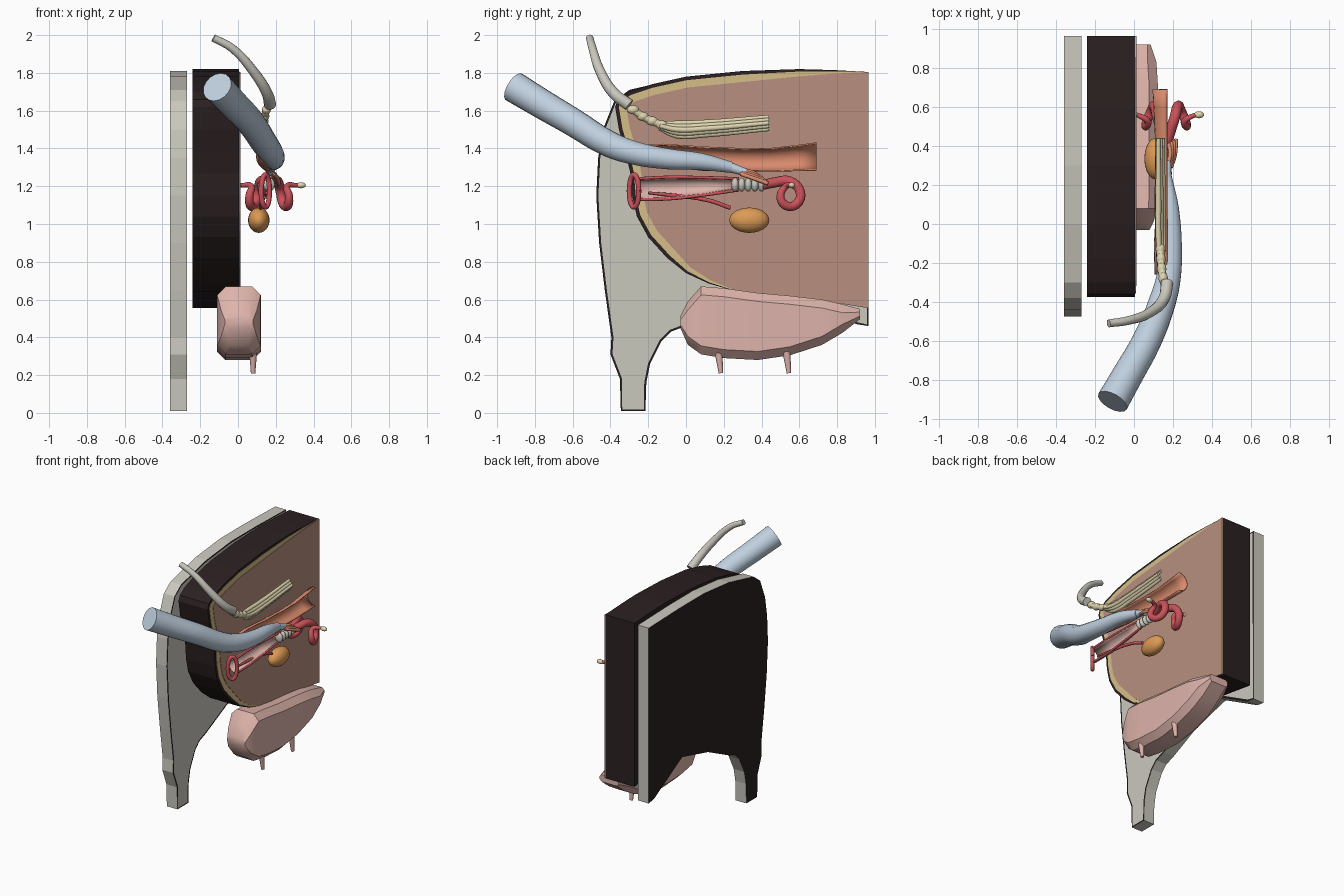
import bpy, bmesh, math
from mathutils import Vector

cube = bpy.data.objects.get("Cube")
if cube:
    bpy.data.objects.remove(cube, do_unlink=True)


def colour(name, *rgb):
    lin = [((c / 255 + 0.055) / 1.055) ** 2.4 for c in rgb] + [1]
    m = bpy.data.materials.new(name)
    m.use_nodes = True
    m.diffuse_color = lin
    m.node_tree.nodes["Principled BSDF"].inputs["Base Color"].default_value = lin
    return m


HIDE = colour("dark hide", 43, 32, 33)
GREY = colour("pale grey", 202, 200, 190)
FLESH = colour("flesh brown", 184, 144, 128)
FAT = colour("fat yellow", 214, 190, 136)
BLUE = colour("glove blue", 192, 208, 224)
SALMON = colour("salmon", 216, 138, 108)
ORANGE = colour("bladder orange", 220, 154, 84)
PINK = colour("skin pink", 222, 180, 171)
RED = colour("tract red", 202, 82, 90)
CREAM = colour("cream", 222, 212, 174)


def finish(name, bm, mats, smooth=None):
    bmesh.ops.recalc_face_normals(bm, faces=bm.faces)
    me = bpy.data.meshes.new(name)
    bm.to_mesh(me)
    bm.free()
    ob = bpy.data.objects.new(name, me)
    bpy.context.collection.objects.link(ob)
    for m in mats:
        me.materials.append(m)
    if smooth:
        activate(ob)
        bpy.ops.object.shade_smooth_by_angle(angle=math.radians(smooth))
    return ob


def activate(ob):
    bpy.ops.object.select_all(action='DESELECT')
    ob.select_set(True)
    bpy.context.view_layer.objects.active = ob


def slab(name, outline, x0, x1, mats):
    """Side outline (y, z) extruded from x0 to x1."""
    bm = bmesh.new()
    f = bm.faces.new([bm.verts.new((x0, y, z)) for y, z in outline])
    top = bmesh.ops.extrude_face_region(bm, geom=[f])["geom"]
    for v in top:
        if isinstance(v, bmesh.types.BMVert):
            v.co.x = x1
    return finish(name, bm, mats)


def loft(name, rings, mat, closed=True, smooth=40):
    bm = bmesh.new()
    vs = [[bm.verts.new(p) for p in r] for r in rings]
    n = len(vs[0])
    for a, b in zip(vs, vs[1:]):
        for i in range(n if closed else n - 1):
            j = (i + 1) % n
            bm.faces.new((a[i], a[j], b[j], b[i]))
    if closed:
        bm.faces.new(vs[0])
        bm.faces.new(vs[-1])
    return finish(name, bm, [mat], smooth)


def tube(name, pts, mat, r=1.0, res=4, sides=4):
    """Smooth round tube through (x, y, z, radius) points."""
    cu = bpy.data.curves.new(name, 'CURVE')
    cu.dimensions = '3D'
    cu.bevel_depth = r
    cu.bevel_resolution = sides
    cu.use_fill_caps = True
    cu.resolution_u = res
    sp = cu.splines.new('BEZIER')
    sp.bezier_points.add(len(pts) - 1)
    for b, p in zip(sp.bezier_points, pts):
        b.co = p[:3]
        b.radius = p[3] if len(p) > 3 else 1
        b.handle_left_type = b.handle_right_type = 'AUTO'
    ob = bpy.data.objects.new(name, cu)
    bpy.context.collection.objects.link(ob)
    cu.materials.append(mat)
    activate(ob)
    bpy.ops.object.convert(target='MESH')
    bpy.ops.object.shade_smooth_by_angle(angle=math.radians(50))
    return bpy.context.object


def ball(name, loc, size, mat):
    bm = bmesh.new()
    bmesh.ops.create_uvsphere(bm, u_segments=20, v_segments=12, radius=1)
    for v in bm.verts:
        v.co = Vector(loc) + v.co * Vector(size)
    return finish(name, bm, [mat], 60)


def trough(name, stations, mat, cx):
    """Half pipe open towards +x; stations are (y, z, radius)."""
    arc = [math.radians(90 + 18 * i) for i in range(11)]
    ob = loft(name, [[(cx + r * math.cos(a), y, z + r * math.sin(a)) for a in arc]
                     for y, z, r in stations], mat, closed=False)
    ob.modifiers.new("thickness", 'SOLIDIFY').thickness = 0.008
    return ob


# Side silhouette panel with hind leg
panel = [(.965, 1.8), (.965, .46), (.9, .47), (.56, .66), (.25, .58), (0, .46), (-.08, .43),
         (-.13, .38), (-.19, .26), (-.21, .16), (-.215, .01), (-.345, .01), (-.35, .18),
         (-.4, .31), (-.395, .4), (-.43, .65), (-.46, .9), (-.475, 1.15), (-.465, 1.35),
         (-.44, 1.5), (-.38, 1.65), (-.3, 1.71), (0, 1.78), (.3, 1.81), (.6, 1.81)]
ob = slab("leg_panel", panel, -.36, -.27, [GREY, HIDE])
bm = bmesh.new()
bm.from_mesh(ob.data)
bm.faces.ensure_lookup_table()
face = [f for f in bm.faces if f.normal.x > .9]
rim = bmesh.ops.inset_region(bm, faces=face, thickness=.011)["faces"]
for f in bm.faces:
    f.material_index = int(f in rim or f.normal.x < -.9)
bm.to_mesh(ob.data)
bm.free()

# Thick pelvis block with fat and flesh layers on the cut face
arc = [(.965, 1.805), (.78, 1.815), (.6, 1.82), (.3, 1.81), (0, 1.78), (-.18, 1.74), (-.3, 1.7),
       (-.36, 1.66), (-.375, 1.62), (-.355, 1.5), (-.32, 1.38), (-.295, 1.27), (-.285, 1.15),
       (-.26, 1.04), (-.2, .93), (-.1, .82), (0, .74), (.12, .685), (.28, .64)]
base = [(.62, .61), (.965, .555)]


def inset(depth):
    out = []
    for i, p in enumerate(arc):
        t = i / (len(arc) - 1)
        a, b = Vector(arc[max(i - 1, 0)]), Vector(arc[min(i + 1, len(arc) - 1)])
        d = (b - a).normalized()
        out.append(Vector(p) + Vector((-d.y, d.x)) * depth * min(1, 6 * t, 6 * (1 - t)))
    return [tuple(p) for p in out] + base


slab("pelvis_block", arc + base, -.24, .006, [HIDE])
slab("fat_layer", inset(.019), .005, .009, [FAT])
slab("flesh_layer", inset(.058), .008, .012, [FLESH])

# Udder: lofted octagon sections
rings = []
for y, lo, hi, w in [(-.03, .45, .51, .075), (.01, .36, .59, .095), (.08, .31, .67, .115),
                     (.2, .29, .66, .117), (.38, .28, .635, .117), (.55, .305, .62, .117),
                     (.72, .36, .6, .117), (.83, .425, .575, .11), (.92, .495, .55, .08)]:
    c = min(.045, (hi - lo) * .3)
    half = [(w - c, lo), (w, lo + c), (w, hi - c), (w - c, hi)]
    rings.append([(.005 + x, y, z) for x, z in half] + [(.005 - x, y, z) for x, z in half[::-1]])
loft("udder", rings, PINK, smooth=35)
for i, y in enumerate((.18, .54)):
    tube(f"teat_{i + 1}", [(.08, y - .01, .34, .022), (.08, y + .005, .21, .012)], PINK)

# Gloved arm reaching in
tube("gloved_arm", [(-.11, -.91, 1.725, .083), (-.03, -.77, 1.64, .079), (.065, -.6, 1.54, .075),
                    (.145, -.4, 1.42, .07), (.178, -.27, 1.375, .063), (.19, -.1, 1.345, .056),
                    (.185, .08, 1.33, .046), (.165, .24, 1.3, .03)], BLUE, sides=6)
tube("glove_cuff", [(.165, .22, 1.305, .028), (.17, .32, 1.272, .02)], BLUE)
for i in range(4):
    tube(f"finger_{i + 1}", [(.165 + .008 * i, .29, 1.28 - .005 * i), (.185 + .008 * i, .35, 1.275 - .01 * i),
                             (.18 + .012 * i, .41 + .008 * i, 1.235 - .007 * i)], SALMON, .0105)

# Curved tail
tube("tail", [(-.13, -.51, 1.985, .02), (-.03, -.495, 1.93, .022), (.08, -.455, 1.81, .026),
              (.155, -.38, 1.69, .03), (.17, -.3, 1.63, .032)], GREY)

# Tail bones leading to the ridged sacrum
bones = [(.15, -.28, 1.605), (.142, -.23, 1.57), (.138, -.18, 1.545), (.135, -.13, 1.525)]
tube("tail_bone_core", [p + (.02,) for p in bones], CREAM)
for i, p in enumerate(bones):
    ball(f"tail_bone_{i + 1}", p, (.024, .032, .024), CREAM)
for i in range(5):
    dz, dx = .016 * (i - 2), .011 * (2 - abs(i - 2))
    tube(f"sacrum_ridge_{i + 1}", [(.13 + dx, -.14, 1.52 + dz * .4, .012), (.125 + dx, -.05, 1.5 + dz, .015),
                                   (.125 + dx, .1, 1.505 + dz, .015), (.125 + dx, .44, 1.535 + dz, .011)], CREAM)

# Open rectum channel
trough("rectum", [(-.3, 1.37, .045), (-.12, 1.365, .06), (.1, 1.345, .065), (.3, 1.34, .062),
                  (.45, 1.34, .063), (.6, 1.35, .07), (.69, 1.357, .075)], SALMON, .17)

# Vulva ring, vagina channel and its rims
tube("vulva", [(.145 + .022 * math.cos(a), -.275 + .025 * math.cos(a), 1.175 + .085 * math.sin(a))
               for a in (math.radians(30 * k) for k in range(13))], RED, .014)
trough("vagina", [(-.26, 1.185, .055), (-.1, 1.19, .058), (.1, 1.2, .046), (.26, 1.21, .03)], PINK, .16)
for s, n in ((1, "upper"), (-1, "lower")):
    tube(n + "_vagina_rim", [(.16, -.26, 1.185 + s * .055), (.16, -.1, 1.19 + s * .058),
                             (.16, .1, 1.2 + s * .046), (.16, .28, 1.21 + s * .03)], RED, .008)
tube("urethra", [(.15, -.2, 1.165, .007), (.14, -.1, 1.155, .01), (.13, .12, 1.125, .011),
                 (.12, .235, 1.085, .011)], RED)

# Cervix rings
for i in range(5):
    ball(f"cervix_ring_{i + 1}", (.165, .26 + .035 * i, 1.208), (.03, .02, .037), GREY)

# Paired uterine horns and ovaries
for s, n in ((1, "left"), (-1, "right")):
    horn = [(.0, .4, 1.205, .026), (.02, .47, 1.22, .027), (.045, .55, 1.225, .027),
            (.06, .605, 1.17, .026), (.075, .585, 1.105, .025), (.1, .525, 1.1, .024),
            (.105, .5, 1.15, .021), (.095, .53, 1.2, .017), (.15, .56, 1.205, .011)]
    tube(n + "_uterine_horn", [(.165 + s * x, y, z, r) for x, y, z, r in horn], RED)
    ball(n + "_ovary", (.165 + s * .168, .56, 1.205), (.026, .018, .016), CREAM)

# Bladder
ball("bladder", (.11, .335, 1.02), (.057, .106, .067), ORANGE)
